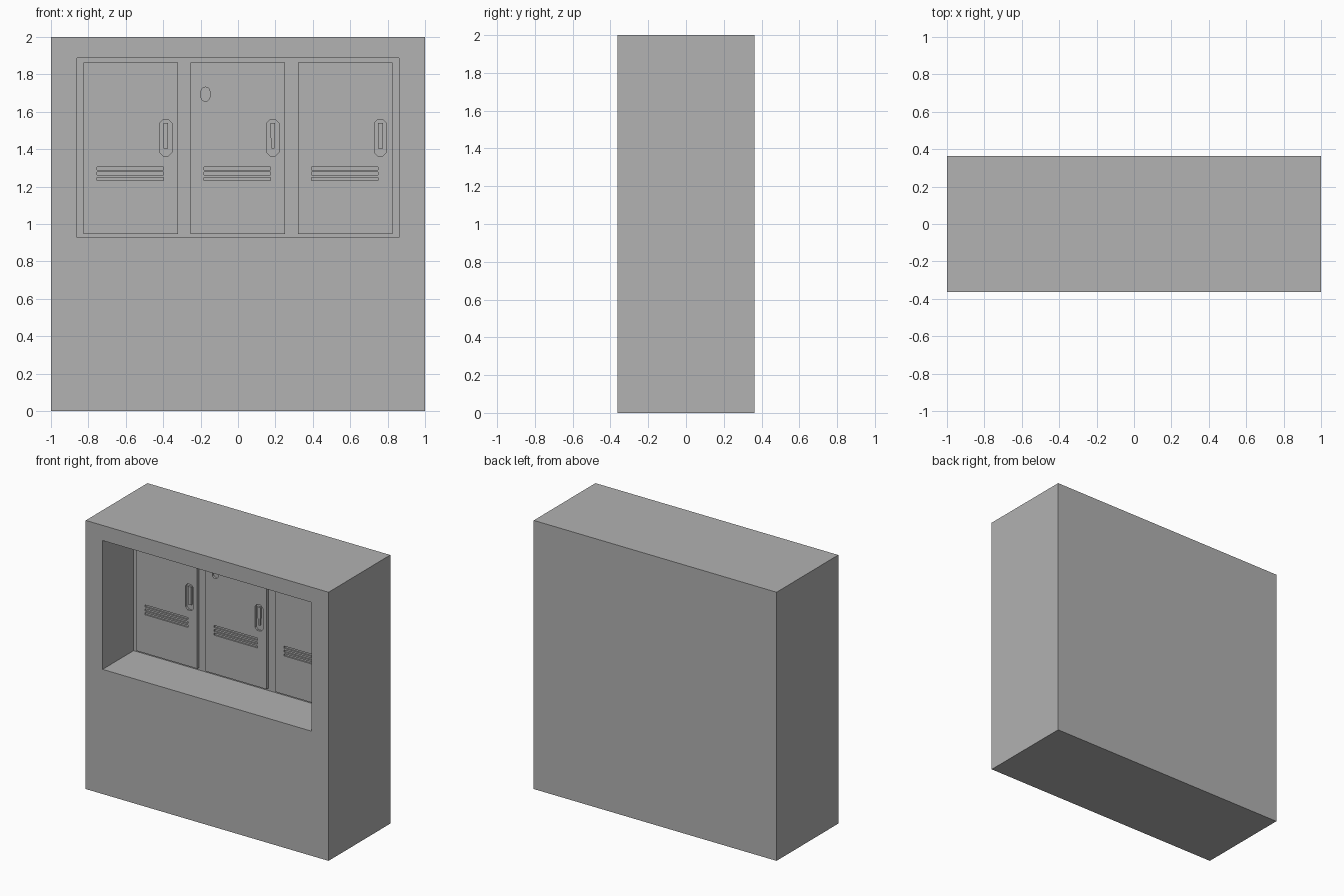
import bpy, bmesh, math

cube = bpy.data.objects.get("Cube")
if cube:
    bpy.data.objects.remove(cube, do_unlink=True)

grey = bpy.data.materials.new("plain_grey")
grey.use_nodes = True
GREY = (0.445, 0.445, 0.445, 1)
grey.diffuse_color = GREY
grey.node_tree.nodes["Principled BSDF"].inputs["Base Color"].default_value = GREY

DEPTH = 0.363        # half depth of the wall block
NICHE_BACK = 0.002   # back wall of the niche
DOOR_FRONT = -0.02
CUP_BACK = -0.005    # floor of the sunk details


def prism(name, outline, y0, y1):
    """Extrude an outline in x, z from y0 back to y1."""
    bm = bmesh.new()
    face = bm.faces.new([bm.verts.new((x, y0, z)) for x, z in outline])
    moved = bmesh.ops.extrude_face_region(bm, geom=[face])["geom"]
    verts = [v for v in moved if isinstance(v, bmesh.types.BMVert)]
    bmesh.ops.translate(bm, verts=verts, vec=(0, y1 - y0, 0))
    bmesh.ops.recalc_face_normals(bm, faces=bm.faces)
    mesh = bpy.data.meshes.new(name)
    bm.to_mesh(mesh)
    bm.free()
    mesh.materials.append(grey)
    obj = bpy.data.objects.new(name, mesh)
    bpy.context.collection.objects.link(obj)
    return obj


def rect(x0, x1, z0, z1):
    return [(x0, z0), (x1, z0), (x1, z1), (x0, z1)]


def rounded(cx, cz, hx, hz, r, steps):
    """Rectangle with corners cut in the given number of steps."""
    points = []
    for i, (sx, sz) in enumerate([(1, 1), (-1, 1), (-1, -1), (1, -1)]):
        for k in range(steps + 1):
            a = math.pi / 2 * (i + k / steps)
            points.append((cx + sx * (hx - r) + r * math.cos(a),
                           cz + sz * (hz - r) + r * math.sin(a)))
    return points


def carve(obj, cutters):
    bpy.context.view_layer.objects.active = obj
    for cutter in cutters:
        cutter.hide_render = True
        mod = obj.modifiers.new("carve", 'BOOLEAN')
        mod.operation = 'DIFFERENCE'
        mod.solver = 'EXACT'
        mod.object = cutter
        bpy.ops.object.modifier_apply(modifier=mod.name)
        bpy.data.objects.remove(cutter, do_unlink=True)


# Wall block with a deep niche
body = prism("wall_block", rect(-1, 1, 0, 2), -DEPTH, DEPTH)
carve(body, [prism("niche_cutter", rect(-0.861, 0.861, 0.928, 1.887),
                   -DEPTH - 0.1, NICHE_BACK)])

# Three locker doors with vent slots, handle cups and levers
for name, cx in (("right", -0.574), ("middle", -0.002), ("left", 0.573)):
    door = prism(name + "_door", rect(cx - 0.252, cx + 0.252, 0.946, 1.863),
                 DOOR_FRONT, NICHE_BACK + 0.004)
    cutters = []
    for z in (1.241, 1.269, 1.298):
        cutters.append(prism("vent_cutter",
                             rect(cx - 0.18, cx + 0.176, z - 0.008, z + 0.008),
                             DOOR_FRONT - 0.05, CUP_BACK - 0.004))
    hx = cx + 0.188
    cutters.append(prism("cup_cutter", rounded(hx, 1.461, 0.032, 0.097, 0.018, 1),
                         DOOR_FRONT - 0.05, CUP_BACK))
    if name == "middle":
        # Sunk oval peephole
        cutters.append(prism("peephole_cutter",
                             rounded(-0.174, 1.694, 0.024, 0.038, 0.0235, 3),
                             DOOR_FRONT - 0.05, CUP_BACK))
    carve(door, cutters)

    # Lever, narrower at the bottom on the middle door
    low = 0.008 if name == "middle" else 0.013
    prism(name + "_door_lever",
          [(hx - low, 1.405), (hx + low, 1.405), (hx + low, 1.45),
           (hx + 0.013, 1.465), (hx + 0.013, 1.539),
           (hx - 0.013, 1.539), (hx - 0.013, 1.465), (hx - low, 1.45)],
          DOOR_FRONT, CUP_BACK + 0.002)
